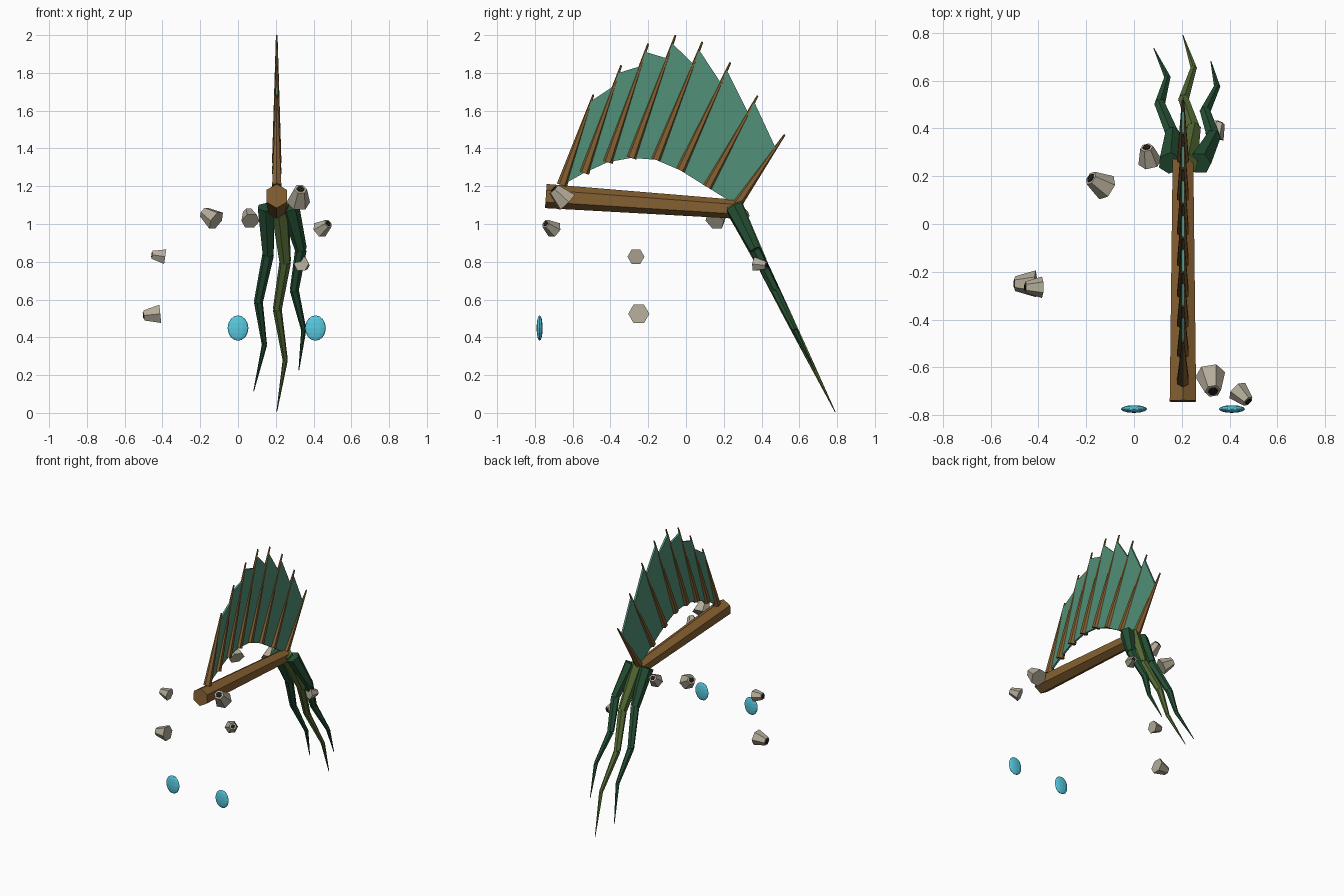
import bpy, bmesh, math
from mathutils import Vector

if "Cube" in bpy.data.objects:
    bpy.data.objects.remove(bpy.data.objects["Cube"])

CX = 0.205  # centre line of the beam, sail and tail


def material(name, r, g, b, a=1.0):
    m = bpy.data.materials.new(name)
    m.diffuse_color = ((r / 255) ** 2.2, (g / 255) ** 2.2, (b / 255) ** 2.2, a)
    m.use_nodes = True
    m.node_tree.nodes["Principled BSDF"].inputs["Base Color"].default_value = m.diffuse_color
    return m


wood = material("wood", 132, 96, 52)
teal = material("teal", 82, 142, 120, 0.9)
dark_green = material("dark_green", 42, 82, 56)
olive = material("olive", 86, 108, 56)
shell = material("shell", 178, 170, 152)
black = material("black", 38, 34, 30)
cyan = material("cyan", 88, 200, 222)


def finish(bm, name, mat):
    me = bpy.data.meshes.new(name)
    bmesh.ops.recalc_face_normals(bm, faces=bm.faces)
    bm.to_mesh(me)
    bm.free()
    me.materials.append(mat)
    ob = bpy.data.objects.new(name, me)
    bpy.context.collection.objects.link(ob)
    return ob


def add_cone(bm, a, b, r1, r2, sides=6, turn=0.0):
    """Tapered prism from a to b; a corner of the section points along the upward side."""
    a, b = Vector(a), Vector(b)
    d = (b - a).normalized()
    ref = Vector((0, 0, 1)) if abs(d.z) < 0.95 else Vector((0, 1, 0))
    v = (ref - d * ref.dot(d)).normalized()
    u = d.cross(v)
    rings = []
    for c, r in ((a, r1), (b, r2)):
        rings.append([bm.verts.new(c + r * (v * math.cos(t) + u * math.sin(t)))
                      for t in (2 * math.pi * i / sides + turn for i in range(sides))])
    for i in range(sides):
        j = (i + 1) % sides
        bm.faces.new((rings[0][i], rings[0][j], rings[1][j], rings[1][i]))
    bm.faces.new(rings[0])
    bm.faces.new(rings[1])


# Hexagonal beam
bm = bmesh.new()
add_cone(bm, (CX, -0.742, 1.148), (CX, 0.27, 1.078), 0.064, 0.05)
finish(bm, "beam", wood)

# Sail spines: base y, base z, tip y, tip z
spines = [(-.657, 1.205, -.49, 1.685), (-.54, 1.27, -.343, 1.84),
          (-.415, 1.327, -.20, 1.955), (-.29, 1.35, -.055, 2.0),
          (-.16, 1.34, .087, 1.965), (-.03, 1.284, .235, 1.855),
          (.113, 1.195, .38, 1.68), (.266, 1.10, .523, 1.474)]
for i, (y0, z0, y1, z1) in enumerate(spines):
    bm = bmesh.new()
    add_cone(bm, (CX, y0, z0), (CX, y1, z1), 0.028, 0.005)
    finish(bm, f"sail_spine_{i + 1}", wood)

# Stepped membrane between the spines
bm = bmesh.new()


def along(s, f):
    return bm.verts.new((CX, s[0] + f * (s[2] - s[0]), s[1] + f * (s[3] - s[1])))


for s, t in zip(spines, spines[1:]):
    bm.faces.new((along(s, 0), along(t, 0), along(t, 0.81), along(s, 0.93)))
sail = finish(bm, "sail_membrane", teal)
mod = sail.modifiers.new("thickness", 'SOLIDIFY')
mod.thickness, mod.offset = 0.014, 0

# Three tail strands lying in one slanted plane: (x, z) joints
strands = {
    "tail_strand_left": (dark_green, [(.15, 1.09), (.16, .84), (.108, .587), (.14, .36), (.083, .115)]),
    "tail_strand_middle": (olive, [(.22, 1.10), (.25, .80), (.208, .548), (.25, .28), (.205, .005)]),
    "tail_strand_right": (dark_green, [(.275, 1.09), (.333, .865), (.298, .65), (.348, .44), (.322, .225)]),
}
radii = [(.05, .032), (.031, .024), (.024, .014), (.014, .002)]
for name, (mat, pts) in strands.items():
    bm = bmesh.new()
    path = [(x, 0.25 + (1.1 - z) * 0.493, z) for x, z in pts]
    for a, b, (r1, r2) in zip(path, path[1:], radii):
        add_cone(bm, a, b, r1, r2)
    finish(bm, name, mat)

# Barnacles: centre, direction of the opening, base radius
barnacles = [((-.148, .172, 1.04), (-.65, .4, .45), .057),
             ((.06, .29, 1.04), (-.15, .65, .5), .05),
             ((.325, -.665, 1.15), (.1, -.6, .6), .063),
             ((.455, -.72, .985), (.55, -.55, .4), .046),
             ((-.42, -.265, .832), (-1, 0, .15), .045),
             ((-.455, -.25, .52), (-1, 0, -.1), .056),
             ((.347, .395, .785), (.3, .8, -.1), .042)]
for i, (c, d, r) in enumerate(barnacles):
    c, d = Vector(c), Vector(d).normalized()
    h = r * 0.78
    bm = bmesh.new()
    add_cone(bm, c - d * h, c + d * h, r, r * 0.55, turn=math.pi / 6)
    finish(bm, f"barnacle_{i + 1}", shell)
    bm = bmesh.new()
    add_cone(bm, c + d * h * 0.8, c + d * h * 1.1, r * 0.36, r * 0.33, turn=math.pi / 6)
    finish(bm, f"barnacle_opening_{i + 1}", black)

# Flattened eyes
for name, x in (("eye_left", 0.0), ("eye_right", 0.41)):
    bm = bmesh.new()
    bmesh.ops.create_uvsphere(bm, u_segments=12, v_segments=8, radius=1)
    bmesh.ops.scale(bm, vec=(0.055, 0.016, 0.067), verts=bm.verts)
    bmesh.ops.translate(bm, vec=(x, -0.775, 0.449), verts=bm.verts)
    finish(bm, name, cyan)
